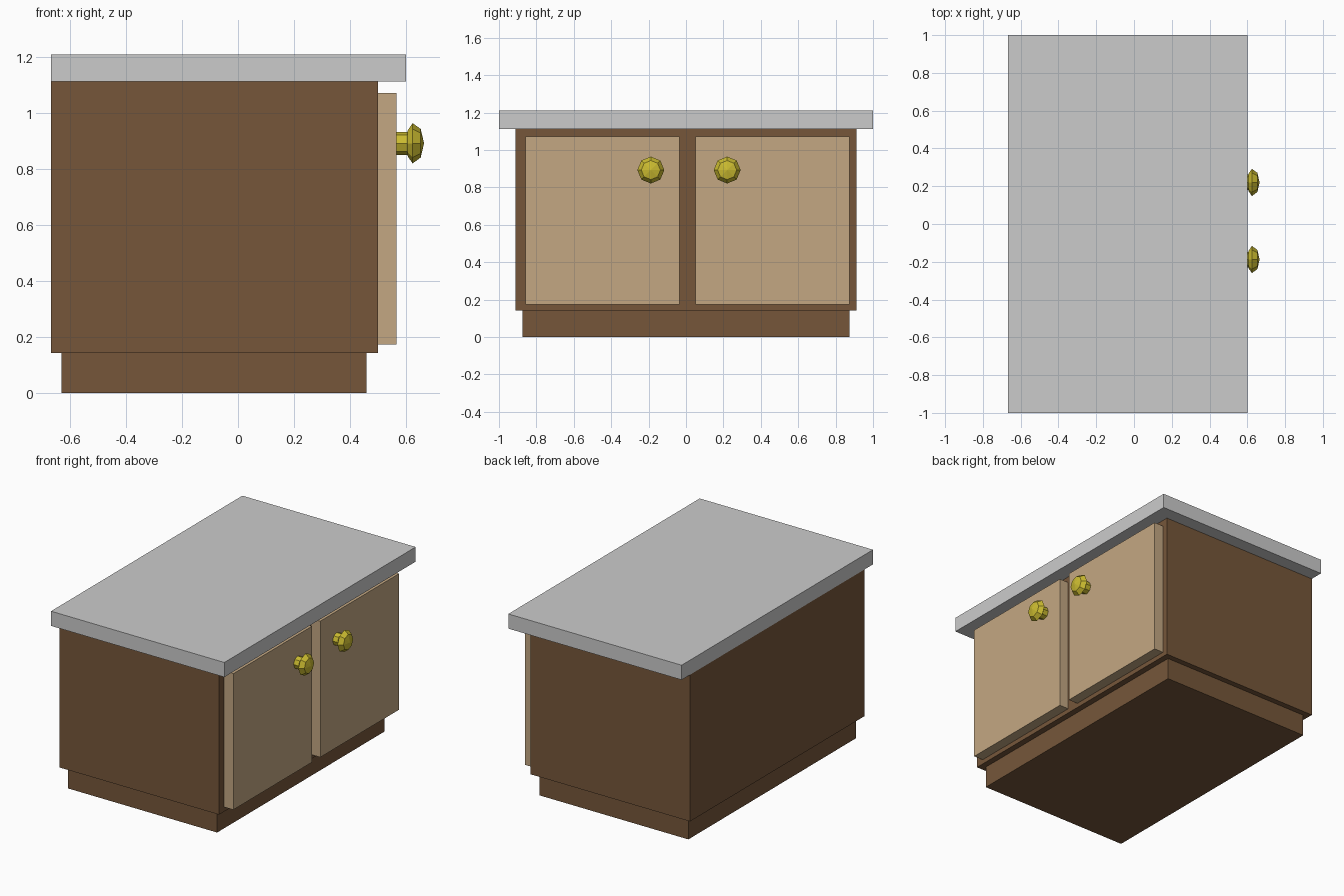
import bpy, bmesh, math

if "Cube" in bpy.data.objects:
    bpy.data.objects.remove(bpy.data.objects["Cube"])


def material(name, rgb):
    m = bpy.data.materials.new(name)
    m.diffuse_color = (*rgb, 1)
    m.use_nodes = True
    m.node_tree.nodes["Principled BSDF"].inputs["Base Color"].default_value = m.diffuse_color
    return m


BROWN = material("dark wood", (0.18, 0.094, 0.042))
TAN = material("light wood", (0.55, 0.39, 0.225))
GREY = material("grey stone", (0.6, 0.6, 0.6))
GOLD = material("gold metal", (0.6, 0.5, 0.03))


def finish(name, bm, mat):
    bmesh.ops.recalc_face_normals(bm, faces=bm.faces)
    me = bpy.data.meshes.new(name)
    bm.to_mesh(me)
    bm.free()
    me.materials.append(mat)
    ob = bpy.data.objects.new(name, me)
    bpy.context.collection.objects.link(ob)
    return ob


def box(name, lo, hi, mat):
    bm = bmesh.new()
    bmesh.ops.create_cube(bm, size=1)
    for v in bm.verts:
        v.co = [hi[i] if v.co[i] > 0 else lo[i] for i in range(3)]
    return finish(name, bm, mat)


def knob(name, y, z, profile, sides=8):
    # Profile of (x, radius) turned around the x axis, closed by a shallow point
    bm = bmesh.new()
    rings = []
    for x, r in profile[:-1]:
        rings.append([bm.verts.new((x, y + r * math.cos(math.tau * i / sides),
                                    z + r * math.sin(math.tau * i / sides)))
                      for i in range(sides)])
    tip = bm.verts.new((profile[-1][0], y, z))
    bm.faces.new(rings[0])
    for i in range(sides):
        j = (i + 1) % sides
        for a, b in zip(rings, rings[1:]):
            bm.faces.new((a[i], a[j], b[j], b[i]))
        bm.faces.new((rings[-1][i], rings[-1][j], tip))
    return finish(name, bm, GOLD)


# Cabinet body, plinth and worktop
box("plinth", (-0.63, -0.875, 0), (0.46, 0.875, 0.143), BROWN)
box("cabinet_body", (-0.668, -0.912, 0.143), (0.5, 0.912, 1.113), BROWN)
box("countertop", (-0.668, -1, 1.113), (0.6, 1, 1.21), GREY)

# Doors and their faceted knobs
KNOB = [(0.567, 0.041), (0.605, 0.041), (0.607, 0.047),
        (0.624, 0.072), (0.653, 0.051), (0.665, 0)]
for side, y0, y1, ky in (("left", -0.859, -0.036, -0.188),
                         ("right", 0.05, 0.874, 0.22)):
    box(side + "_door", (0.5, y0, 0.173), (0.567, y1, 1.073), TAN)
    knob(side + "_knob", ky, 0.893, KNOB)
